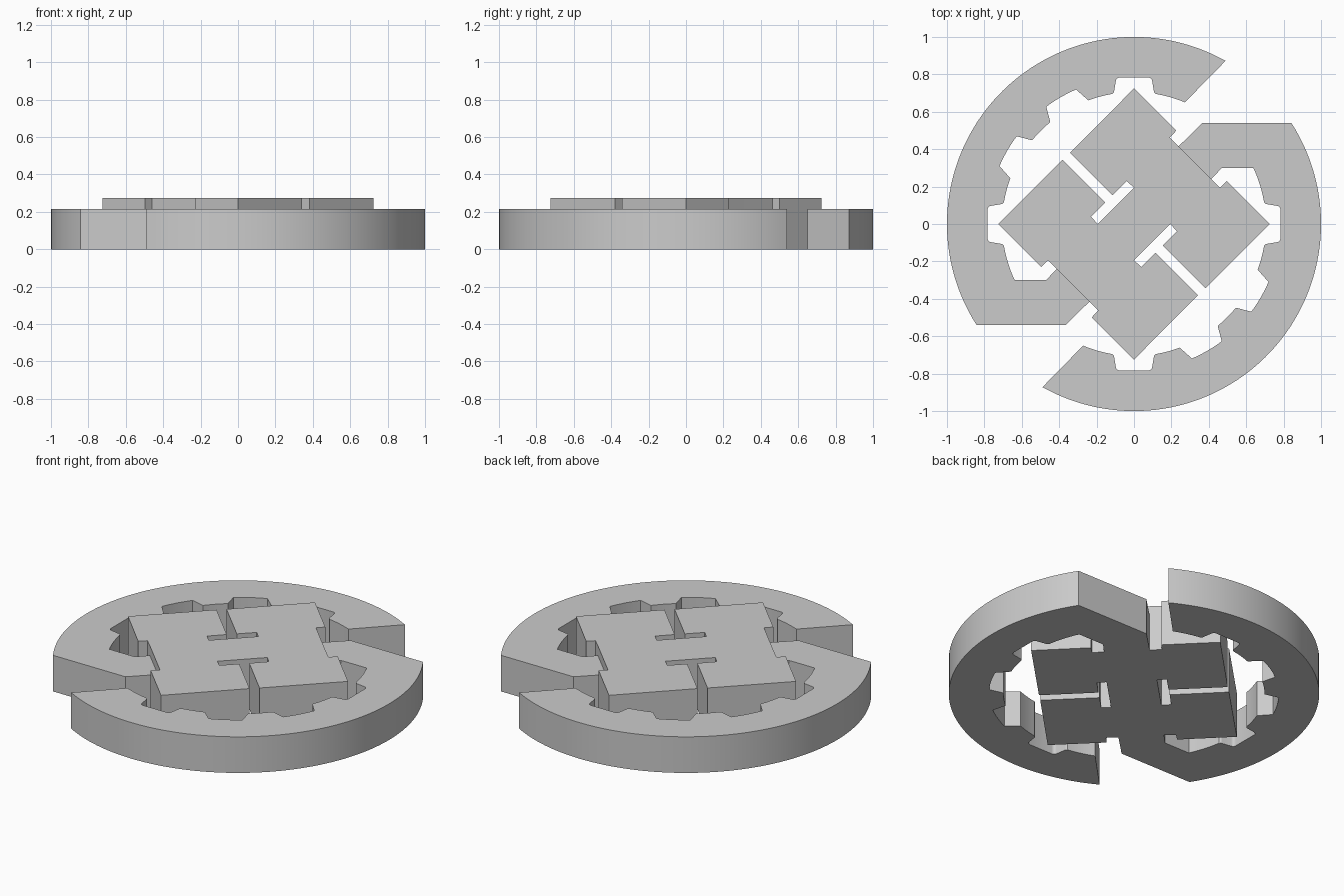
import bpy, bmesh, math
from mathutils import Vector, Matrix

if "Cube" in bpy.data.objects:
    bpy.data.objects.remove(bpy.data.objects["Cube"])

RING_TOP, PLATE_TOP = 0.215, 0.273
TOOTH, GROOVE = 0.705, 0.783          # inner radii of the ring

grey = bpy.data.materials.new("plain grey")
grey.use_nodes = True
colour = (0.6, 0.6, 0.6, 1)
grey.diffuse_color = colour
grey.node_tree.nodes["Principled BSDF"].inputs["Base Color"].default_value = colour


def arc(radius, start, end, steps=6, centre=(0, 0)):
    """Points along an arc, angles in degrees."""
    angles = [math.radians(start + (end - start) * i / steps) for i in range(steps + 1)]
    return [Vector((centre[0] + radius * math.cos(a), centre[1] + radius * math.sin(a)))
            for a in angles]


def turn(points, degrees):
    rotation = Matrix.Rotation(math.radians(degrees), 2)
    return [rotation @ Vector(p) for p in points]


def pocket(degrees):
    """Rounded slot in the inner rim."""
    r = 0.02
    x, y = GROOVE - r, 0.077
    side = [Vector((TOOTH, 0.107))] + arc(r, 80, 0, 4, (x, y))
    return turn(side + [Vector((p.x, -p.y)) for p in reversed(side)], degrees)


def extrude_outline(name, points, height):
    bm = bmesh.new()
    base = bm.faces.new([bm.verts.new((p[0], p[1], 0)) for p in points])
    top = bmesh.ops.extrude_face_region(bm, geom=[base], use_keep_orig=True)["geom"]
    bmesh.ops.translate(bm, vec=(0, 0, height),
                        verts=[v for v in top if isinstance(v, bmesh.types.BMVert)])
    bmesh.ops.recalc_face_normals(bm, faces=bm.faces)
    mesh = bpy.data.meshes.new(name)
    bm.to_mesh(mesh)
    bm.free()
    mesh.materials.append(grey)
    obj = bpy.data.objects.new(name, mesh)
    bpy.context.collection.objects.link(obj)
    bpy.ops.object.select_all(action="DESELECT")
    obj.select_set(True)
    bpy.context.view_layer.objects.active = obj
    bpy.ops.object.shade_smooth_by_angle(angle=math.radians(25))
    return obj


# Raised centre plate: half outline, repeated by a half turn
arm_joint = [(0.238, 0.415), (0.413, 0.24)]
half_plate = [
    (0, 0.725), (0.226, 0.499), (0.191, 0.462), *arm_joint, (0.46, 0.195),
    (0.497, 0.23), (0.725, 0), (0.382, -0.343), (0.155, -0.115), (0.23, -0.038),
    (0.193, 0), (0, -0.193), (0.038, -0.23), (0.115, -0.153), (0.342, -0.38)]
extrude_outline("centre_plate", turn(half_plate, 0) + turn(half_plate, 180), PLATE_TOP)

# Hooked ring half with its connecting arm
ring = arc(1, -119.3, 32.6, 72)
ring += [(0.365, 0.539), *arm_joint, (0.47, 0.30)]
ring += arc(TOOTH, 25.2, 9.5)
ring += pocket(0)
ring += arc(TOOTH, -9.5, -20.3)
ring += arc(GROOVE, -23.3, -36.8)
ring += arc(TOOTH, -39.4, -50.6)
ring += arc(GROOVE, -53.2, -66.7)
ring += arc(TOOTH, -69.7, -80.5)
ring += pocket(-90)
ring += arc(TOOTH, -99.5, -112.7)
for name, degrees in (("left_ring_half", 0), ("right_ring_half", 180)):
    extrude_outline(name, turn(ring, degrees), RING_TOP)
